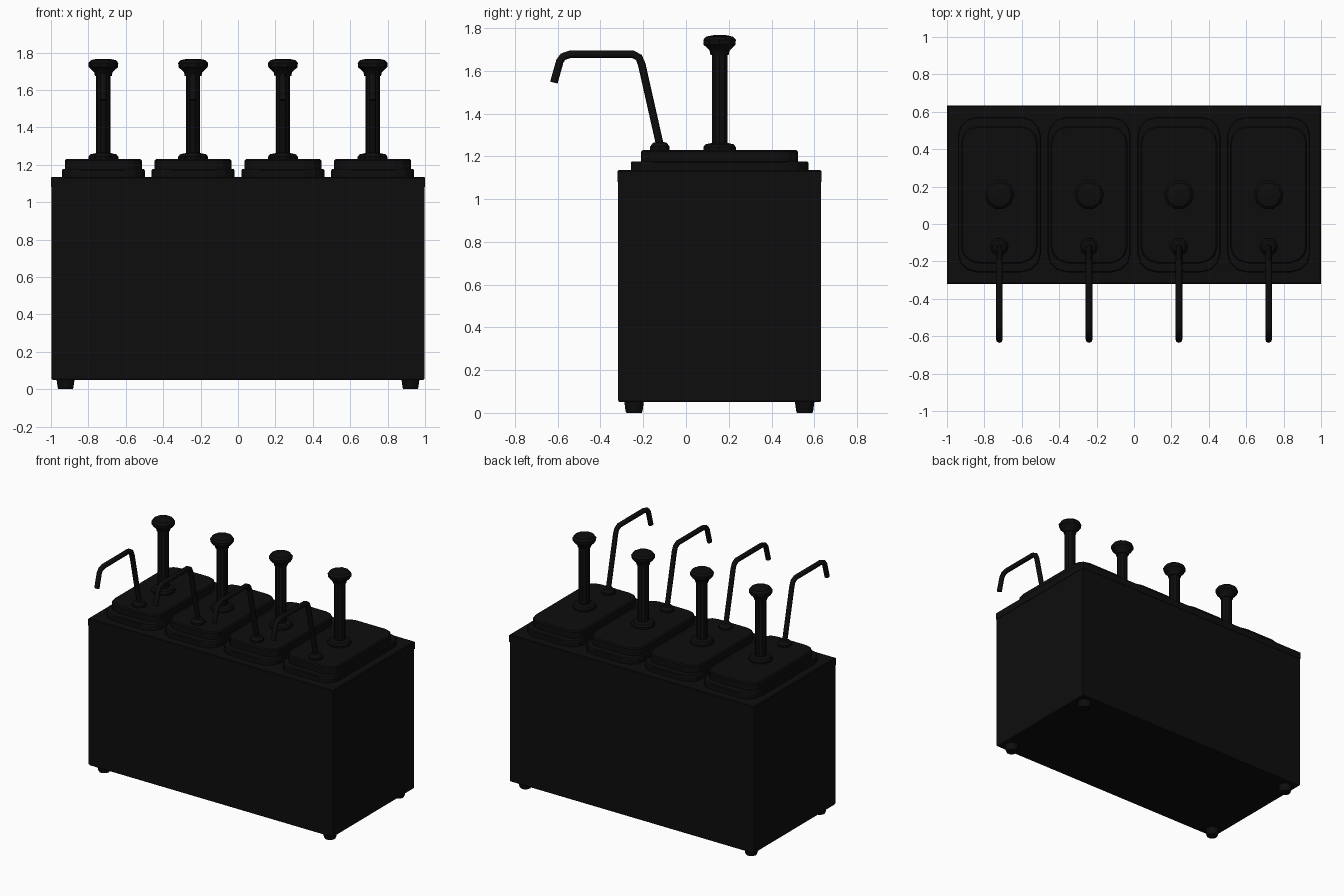
import bpy, bmesh, math

if "Cube" in bpy.data.objects:
    bpy.data.objects.remove(bpy.data.objects["Cube"])

black = bpy.data.materials.new("black_plastic")
black.diffuse_color = (0.004, 0.004, 0.004, 1)
black.use_nodes = True
black.node_tree.nodes["Principled BSDF"].inputs["Base Color"].default_value = black.diffuse_color
CY = 0.157  # shared depth centre of body, lids and plungers


def finish(bm, name, loc, smooth=None):
    bmesh.ops.recalc_face_normals(bm, faces=bm.faces)
    me = bpy.data.meshes.new(name)
    bm.to_mesh(me)
    bm.free()
    ob = bpy.data.objects.new(name, me)
    ob.location = loc
    me.materials.append(black)
    bpy.context.collection.objects.link(ob)
    if smooth:
        bpy.ops.object.select_all(action='DESELECT')
        ob.select_set(True)
        bpy.context.view_layer.objects.active = ob
        bpy.ops.object.shade_smooth_by_angle(angle=math.radians(smooth))
    return ob


def loft(name, rings, loc, smooth=None):
    """Skin a stack of closed rings and cap both ends."""
    bm = bmesh.new()
    vs = [[bm.verts.new(p) for p in r] for r in rings]
    n = len(vs[0])
    for a, b in zip(vs, vs[1:]):
        for i in range(n):
            j = (i + 1) % n
            bm.faces.new((a[i], a[j], b[j], b[i]))
    bm.faces.new(vs[0][::-1])
    bm.faces.new(vs[-1])
    return finish(bm, name, loc, smooth)


def rounded_rect(hx, hy, r, z, seg=3):
    pts = []
    for k, (sx, sy) in enumerate([(1, 1), (-1, 1), (-1, -1), (1, -1)]):
        for s in range(seg + 1):
            a = math.pi / 2 * (k + s / seg)
            pts.append((sx * (hx - r) + r * math.cos(a),
                        sy * (hy - r) + r * math.sin(a), z))
    return pts


def rect(hx, hy, z):
    return [(hx, hy, z), (-hx, hy, z), (-hx, -hy, z), (hx, -hy, z)]


def lathe(name, profile, loc, sides=10):
    rings = [[(r * math.cos(2 * math.pi * i / sides),
               r * math.sin(2 * math.pi * i / sides), z)
              for i in range(sides)] for r, z in profile]
    return loft(name, rings, loc, 35)


# Housing with slightly wider top rim
loft("housing", [rect(0.992, 0.47, 0.05), rect(0.997, 0.474, 0.058),
                 rect(0.997, 0.474, 1.08)], (0, CY, 0))
loft("housing_rim", [rect(1.0, 0.477, 1.08), rect(1.0, 0.477, 1.13),
                     rect(0.995, 0.472, 1.135)], (0, CY, 0))

# Tapered feet
for x in (-0.922, 0.922):
    for y in (-0.243, 0.555):
        lathe("foot", [(0.038, 0), (0.042, 0.01), (0.048, 0.052)], (x, y, 0))

# Four pump stations
for x in (-0.72, -0.24, 0.24, 0.72):
    # Pan flange and raised lid
    loft("pan_flange", [rounded_rect(0.222, 0.415, 0.1, 1.134),
                        rounded_rect(0.222, 0.415, 0.1, 1.17),
                        rounded_rect(0.217, 0.41, 0.095, 1.177)], (x, CY, 0))
    loft("lid", [rounded_rect(0.206, 0.367, 0.09, 1.175),
                 rounded_rect(0.206, 0.367, 0.09, 1.222),
                 rounded_rect(0.198, 0.359, 0.082, 1.23)], (x, CY, 0))

    # Plunger: collar, stem and knob
    lathe("plunger_collar", [(0.08, 1.228), (0.08, 1.243), (0.07, 1.256),
                             (0.042, 1.262)], (x, CY, 0))
    lathe("plunger_stem", [(0.038, 1.25), (0.038, 1.71)], (x, CY, 0))
    lathe("plunger_knob", [(0.045, 1.675), (0.049, 1.695), (0.078, 1.722),
                           (0.08, 1.745), (0.066, 1.76), (0.03, 1.767)],
          (x, CY, 0))

    # Spout collar and bent spout tube
    lathe("spout_collar", [(0.048, 1.228), (0.048, 1.245), (0.034, 1.263),
                           (0.018, 1.267)], (x, -0.122, 0))
    cu = bpy.data.curves.new("spout", 'CURVE')
    cu.dimensions = '3D'
    cu.bevel_depth = 0.018
    cu.bevel_resolution = 2
    cu.use_fill_caps = True
    path = [(-0.118, 1.235), (-0.207, 1.63), (-0.22, 1.662), (-0.25, 1.678),
            (-0.54, 1.678), (-0.575, 1.666), (-0.59, 1.645), (-0.618, 1.545)]
    sp = cu.splines.new('POLY')
    sp.points.add(len(path) - 1)
    for p, (y, z) in zip(sp.points, path):
        p.co = (x, y, z, 1)
    cu.materials.append(black)
    ob = bpy.data.objects.new("spout", cu)
    bpy.context.collection.objects.link(ob)
    bpy.ops.object.select_all(action='DESELECT')
    ob.select_set(True)
    bpy.context.view_layer.objects.active = ob
    bpy.ops.object.convert(target='MESH')
    bpy.ops.object.shade_smooth_by_angle(angle=math.radians(50))
